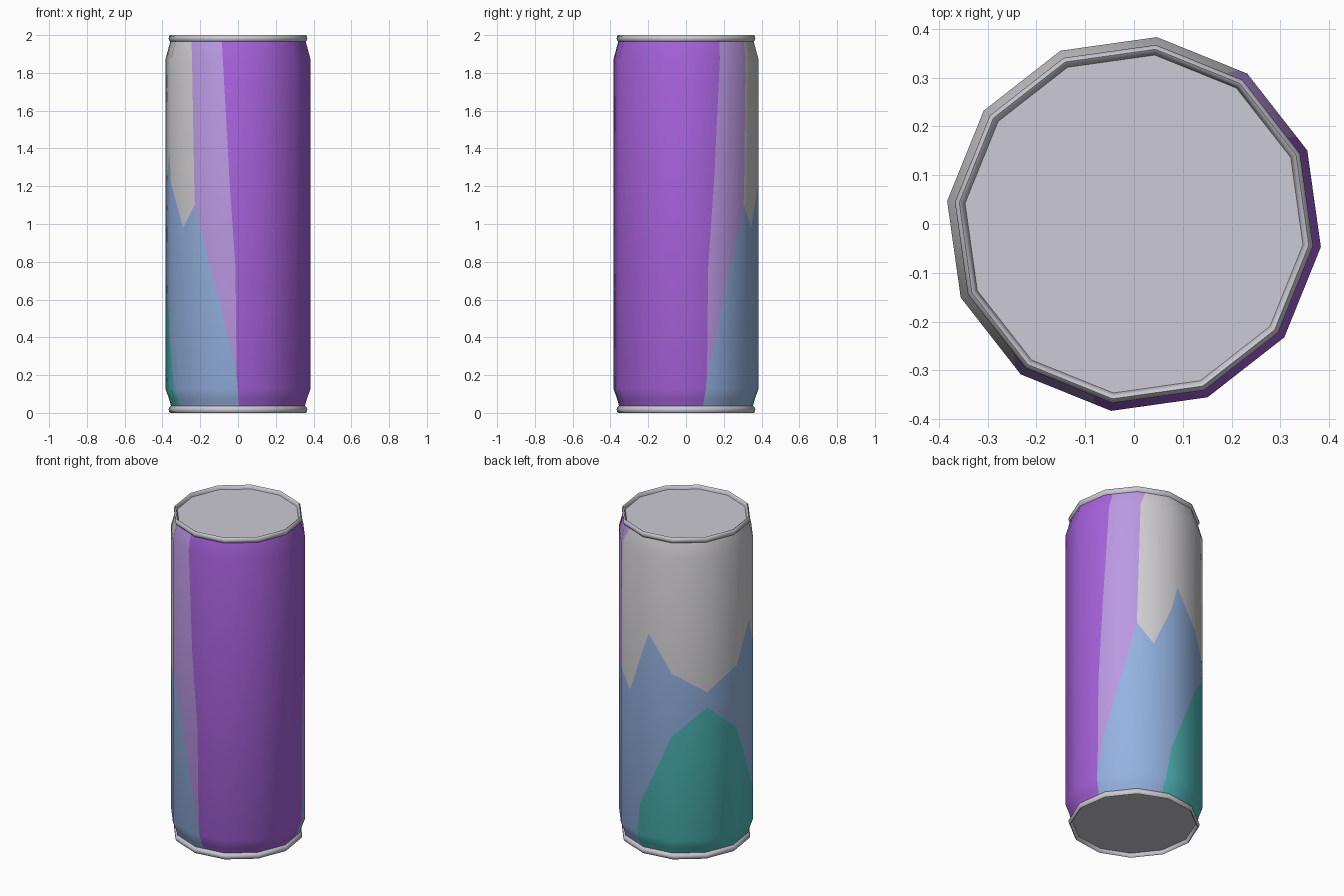
import bpy, bmesh, math
from mathutils import Vector

if "Cube" in bpy.data.objects:
    bpy.data.objects.remove(bpy.data.objects["Cube"])

SIDES, BACK = 12, math.radians(143)      # label is mirrored about this direction
STEP = 2 * math.pi / SIDES


def material(name, rgb):
    lin = [((c / 255 + 0.055) / 1.055) ** 2.4 for c in rgb]
    m = bpy.data.materials.new(name)
    m.diffuse_color = (*lin, 1)
    m.use_nodes = True
    m.node_tree.nodes["Principled BSDF"].inputs["Base Color"].default_value = m.diffuse_color
    return m


label = [material("purple", (167, 98, 220)), material("lavender", (187, 153, 227)),
         material("teal", (80, 187, 187)), material("blue", (148, 178, 225)),
         material("pale_grey", (210, 208, 211))]
metal = material("metal", (204, 202, 212))


def interp(table, t):
    if t <= table[0][0]:
        return table[0][1]
    for (a, p), (b, q) in zip(table, table[1:]):
        if t <= b:
            return p + (q - p) * (t - a) / (b - a)
    return table[-1][1]


def ring_point(v, r):
    """Point on the twelve-sided outline; v counts sides from the back."""
    i = math.floor(v)
    a, b = (Vector((math.cos(BACK + k * STEP), math.sin(BACK + k * STEP), 0)) for k in (i, i + 1))
    return a.lerp(b, v - i) * r


def add_object(name, bm, mats):
    me = bpy.data.meshes.new(name)
    bm.to_mesh(me)
    bm.free()
    for m in mats:
        me.materials.append(m)
    ob = bpy.data.objects.new(name, me)
    bpy.context.collection.objects.link(ob)
    return ob


# Can wall: height -> radius and vertical tilt of the normal
wall = [(0.035, 0.357), (0.07, 0.366), (0.125, 0.386), (1.875, 0.386), (1.97, 0.360)]
tilt = [(0.035, -0.35), (0.07, -0.4), (0.125, -0.15), (1.875, 0.12), (1.97, 0.27)]

# Label borders: two run upward (z -> v), two run around (v -> z)
purple_edge = [(0.03, 4.27), (0.2, 4.2), (0.77, 4.17), (1.2, 4.02), (1.875, 3.82), (1.97, 3.76)]
lavender_edge = [(0.03, 4.27), (0.2, 4.2), (0.38, 4.0), (1.1, 3.02), (1.875, 2.91), (1.97, 2.74)]
hill = [(0, 0.95), (1, 0.775), (2, 0.32), (2.22, 0.03)]
ridge = [(0, 1.045), (1, 1.165), (1.73, 1.385), (2, 1.22), (2.52, 0.98), (3.02, 1.1)]


def colour_index(v, z):
    if v > interp(purple_edge, z):
        return 0
    if v > interp(lavender_edge, z):
        return 1
    if v < 2.22 and z < interp(hill, v):
        return 2
    return 3 if z < interp(ridge, v) else 4


# Half of the label, unrolled flat in (v, z)
bm = bmesh.new()
grid = [[bm.verts.new((v, 0, z)) for z, _ in wall] for v in range(7)]
for c, d in zip(grid, grid[1:]):
    for j in range(len(wall) - 1):
        bm.faces.new((c[j], d[j], d[j + 1], c[j + 1]))

# Cut the flat sheet along every border segment
borders = [[(v, z) for z, v in purple_edge], [(v, z) for z, v in lavender_edge], hill, ridge]
for line in borders:
    for (v0, z0), (v1, z1) in zip(line, line[1:]):
        near = []
        for f in bm.faces:
            vs, zs = [p.co.x for p in f.verts], [p.co.z for p in f.verts]
            if (max(vs) > min(v0, v1) and min(vs) < max(v0, v1)
                    and max(zs) > min(z0, z1) and min(zs) < max(z0, z1)):
                near.append(f)
        geom = set(near)
        for f in near:
            geom.update(f.edges)
            geom.update(f.verts)
        bmesh.ops.bisect_plane(bm, geom=list(geom), dist=1e-5, plane_co=(v0, 0, z0),
                               plane_no=(z1 - z0, 0, v0 - v1))
for f in bm.faces:
    c = f.calc_center_median()
    f.material_index = colour_index(c.x, c.z)
    f.smooth = True

# Mirror the sheet, then wrap it round the can
extra = bmesh.ops.duplicate(bm, geom=bm.verts[:] + bm.edges[:] + bm.faces[:])["geom"]
for p in extra:
    if isinstance(p, bmesh.types.BMVert):
        p.co.x = -p.co.x
for p in bm.verts:
    q = ring_point(p.co.x, interp(wall, p.co.z))
    p.co = (q.x, q.y, p.co.z)
bmesh.ops.remove_doubles(bm, verts=bm.verts, dist=1e-5)
bmesh.ops.recalc_face_normals(bm, faces=bm.faces)
body = add_object("can_body", bm, label)
body.data.normals_split_custom_set_from_vertices(
    [Vector((*p.co.xy.normalized(), interp(tilt, p.co.z))).normalized() for p in body.data.vertices])


# Rims with recessed end discs
def rim(name, flip):
    profile = [(0.354, 0.04), (0.362, 0.034), (0.368, 0.026), (0.370, 0.017), (0.367, 0.006),
               (0.361, 0.0), (0.355, 0.004), (0.352, 0.012), (0.349, 0.022)]
    bm = bmesh.new()
    rows = []
    for r, depth in profile:
        z = 2 - depth if flip else depth
        rows.append([bm.verts.new(ring_point(k, r) + Vector((0, 0, z))) for k in range(SIDES)])
    for a, b in zip(rows, rows[1:]):
        for k in range(SIDES):
            n = (k + 1) % SIDES
            bm.faces.new((a[k], a[n], b[n], b[k]))
    bm.faces.new(rows[-1])
    bmesh.ops.recalc_face_normals(bm, faces=bm.faces)
    end = max(bm.faces, key=lambda f: len(f.verts))
    if (end.normal.z > 0) != flip:
        bmesh.ops.reverse_faces(bm, faces=bm.faces)
    ob = add_object(name, bm, [metal])
    bpy.ops.object.select_all(action='DESELECT')
    ob.select_set(True)
    bpy.context.view_layer.objects.active = ob
    bpy.ops.object.shade_smooth_by_angle(angle=math.radians(50))


rim("top_rim_and_lid", True)
rim("bottom_rim_and_base", False)
